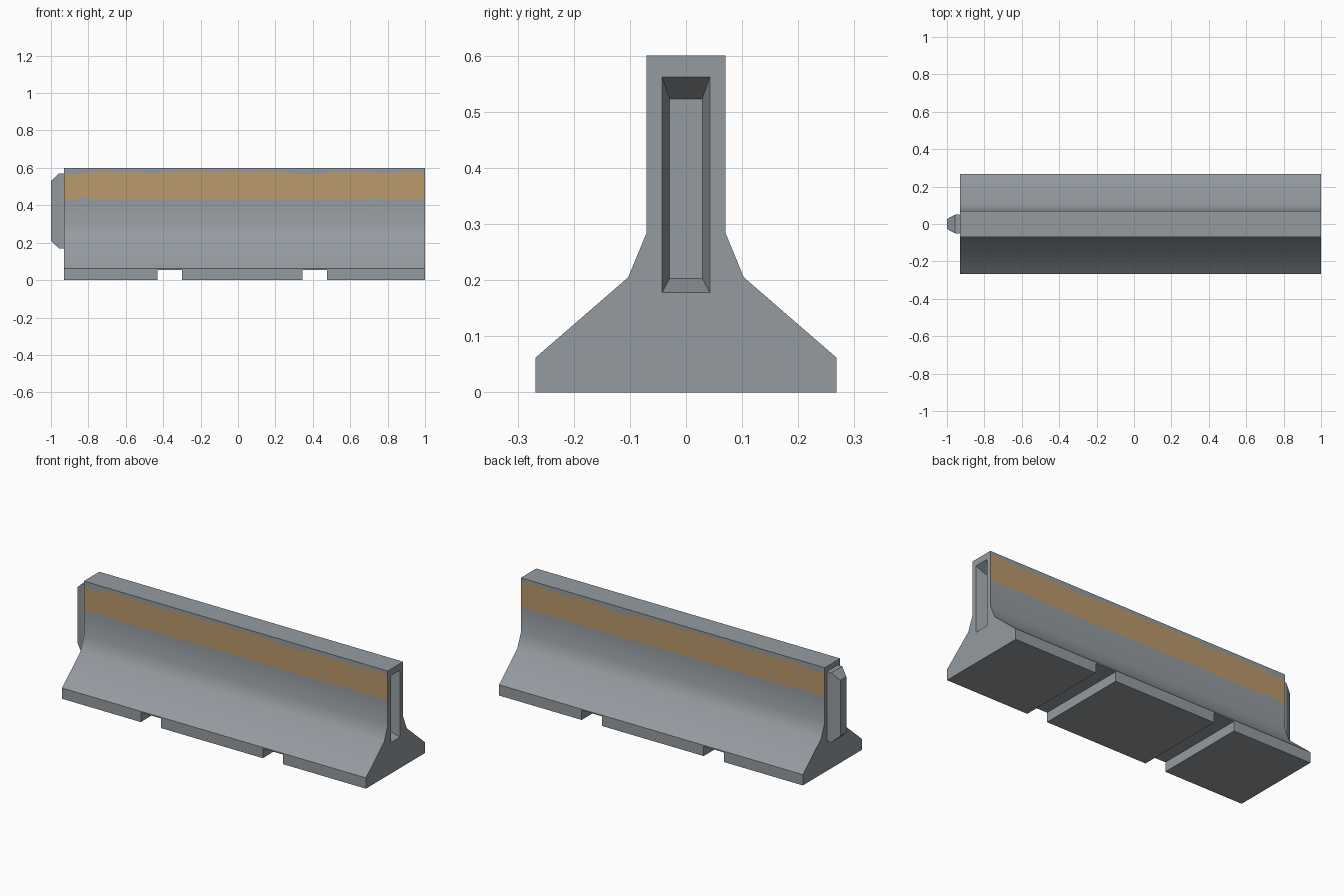
import bpy, bmesh, math

if "Cube" in bpy.data.objects:
    bpy.data.objects.remove(bpy.data.objects["Cube"])


def material(name, rgb):
    m = bpy.data.materials.new(name)
    m.diffuse_color = (*rgb, 1)
    m.use_nodes = True
    m.node_tree.nodes["Principled BSDF"].inputs["Base Color"].default_value = m.diffuse_color
    return m


concrete = material("grey concrete", (0.30, 0.33, 0.355))
paint = material("faded orange paint", (0.49, 0.32, 0.15))


def loft(name, rings, mats, rule=None):
    """Skin closed rings of points and cap both ends; rule(i, j) marks painted faces."""
    bm = bmesh.new()
    vs = [[bm.verts.new(p) for p in r] for r in rings]
    n = len(rings[0])
    for i in range(len(vs) - 1):
        for j in range(n):
            k = (j + 1) % n
            f = bm.faces.new((vs[i][j], vs[i][k], vs[i + 1][k], vs[i + 1][j]))
            if rule and rule(j):
                f.material_index = 1
    bm.faces.new(vs[0])
    bm.faces.new(vs[-1])
    bmesh.ops.recalc_face_normals(bm, faces=bm.faces)
    me = bpy.data.meshes.new(name)
    bm.to_mesh(me)
    bm.free()
    for m in mats:
        me.materials.append(m)
    ob = bpy.data.objects.new(name, me)
    bpy.context.collection.objects.link(ob)
    return ob


def block(name, sections):
    """Tapered block along x from (x, half width, bottom, top) sections."""
    return loft(name, [[(x, -h, a), (x, h, a), (x, h, b), (x, -h, b)]
                       for x, h, a, b in sections], [concrete])


# Worn edges of the painted band: (x, bottom z, top z)
band = [(-0.93, .43, .567), (-.86, .43, .562), (-.82, .447, .572), (-.79, .43, .576),
        (-.70, .43, .582), (-.60, .43, .575), (-.54, .43, .578), (-.46, .43, .570),
        (-.36, .43, .580), (-.24, .43, .583), (-.14, .43, .578), (-.04, .43, .583),
        (.06, .43, .578), (.12, .43, .582), (.22, .43, .580), (.34, .43, .567),
        (.44, .43, .567), (.50, .43, .578), (.62, .43, .580), (.70, .43, .576),
        (.73, .438, .574), (.78, .43, .570), (.90, .43, .580), (.97, .43, .582),
        (1.0, .43, .560)]

# Barrier body: flared profile with the band cut into both upright faces
rings = []
for x, lo, hi in band:
    half = [(.268, 0), (.268, .062), (.103, .205), (.07, .285), (.07, lo), (.07, hi), (.07, .6)]
    rings.append([(x, -y, z) for y, z in half] + [(x, y, z) for y, z in reversed(half)])
body = loft("barrier_body", rings, [concrete, paint], lambda j: j in (4, 8))

# Socket in the right end and two drainage channels underneath
cutters = [block("socket_cutter", [(.935, .029, .203, .523), (1, .0425, .178, .562),
                                   (1.02, .0425, .178, .562)])]
for x0, x1 in ((-.43, -.30), (.345, .475)):
    cutters.append(block("channel_cutter", [(x0, .4, -.1, .055), (x1, .4, -.1, .055)]))
for c in cutters:
    c.hide_render = True
    mod = body.modifiers.new("cut", 'BOOLEAN')
    mod.operation = 'DIFFERENCE'
    mod.solver = 'EXACT'
    mod.object = c
bpy.context.view_layer.objects.active = body
body.select_set(True)
for mod in list(body.modifiers):
    bpy.ops.object.modifier_apply(modifier=mod.name)
for c in cutters:
    bpy.data.objects.remove(c)
bpy.ops.object.shade_smooth_by_angle(angle=math.radians(35))

# Interlocking tongue on the left end
block("tongue", [(-.93, .05, .17, .57), (-.957, .05, .17, .57), (-1, .027, .21, .53)])
